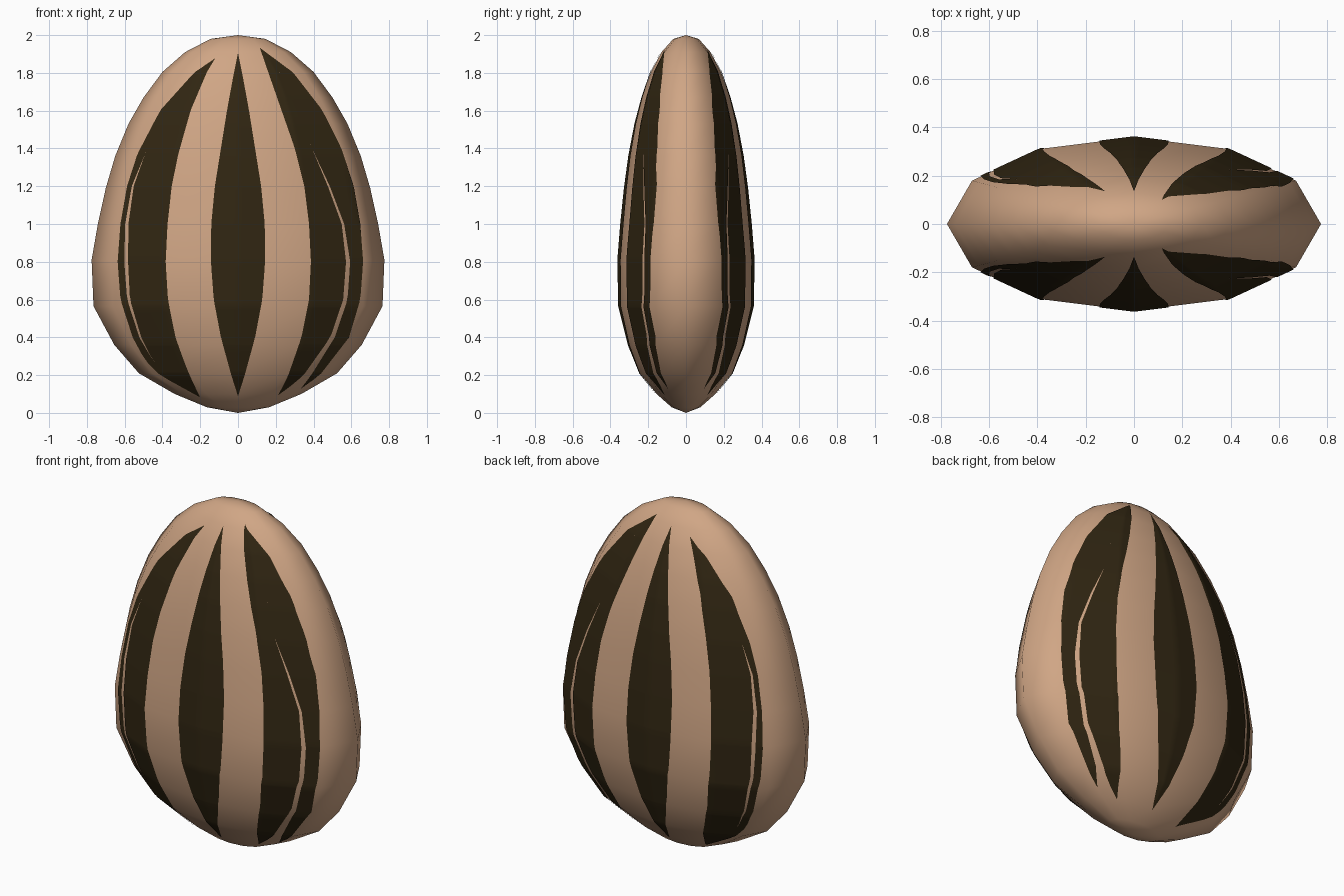
import bpy, bmesh, math
from mathutils import Vector

if "Cube" in bpy.data.objects:
    bpy.data.objects.remove(bpy.data.objects["Cube"])

DEPTH = 0.464      # depth to width ratio of the shell
SIDES = 12
LIFT = 0.004       # height of the stripes above the shell

# shell profile: (height, half width)
PROFILE = [(0, 0), (0.03, 0.165), (0.10, 0.335), (0.21, 0.525), (0.36, 0.655),
           (0.565, 0.765), (0.81, 0.775), (1.0, 0.742), (1.19, 0.70),
           (1.36, 0.65), (1.53, 0.58), (1.67, 0.50), (1.805, 0.40),
           (1.91, 0.28), (1.98, 0.145), (2.0, 0)]
# half of the twelve-sided section: (across, depth) on a unit circle
SECTION = [(math.sin(math.radians(a)), math.cos(math.radians(a))) for a in (0, 30, 60, 90)]


def material(name, color):
    m = bpy.data.materials.new(name)
    m.diffuse_color = (*color, 1)
    m.use_nodes = True
    m.node_tree.nodes["Principled BSDF"].inputs["Base Color"].default_value = m.diffuse_color
    return m


def interp(table, t):
    for (a, va), (b, vb) in zip(table, table[1:]):
        if t <= b:
            return va + (vb - va) * max(0, t - a) / (b - a)
    return table[-1][1]


def make_object(name, bm, mat):
    bmesh.ops.remove_doubles(bm, verts=bm.verts, dist=1e-5)
    mesh = bpy.data.meshes.new(name)
    bm.to_mesh(mesh)
    bm.free()
    mesh.materials.append(mat)
    for p in mesh.polygons:
        p.use_smooth = True
    ob = bpy.data.objects.new(name, mesh)
    bpy.context.collection.objects.link(ob)
    return ob


def on_shell(x, z):
    """Point just above the front of the shell."""
    r = interp(PROFILE, z)
    y = -DEPTH * r * interp(SECTION, min(1, abs(x) / r))
    n = Vector((x / 0.6, y / 0.13, (z - 0.85) / 1.2)).normalized()
    return Vector((x, y, z)) + n * LIFT


def stripe(name, left, right, mat, cols=10):
    """Thin plate between two edges, each a list of (height, x), on front and back."""
    left, right = sorted(left), sorted(right)
    z0, z1 = left[0][0], left[-1][0]
    heights = {round(z0 + (z1 - z0) * i / 40, 4) for i in range(41)}
    heights |= {z for z, _ in PROFILE if z0 < z < z1}
    bm = bmesh.new()
    rows = []
    for z in sorted(heights):
        a, b = interp(left, z), interp(right, z)
        rows.append([bm.verts.new(on_shell(a + (b - a) * j / cols, z)) for j in range(cols + 1)])
    for lo, hi in zip(rows, rows[1:]):
        for j in range(cols):
            bm.faces.new((lo[j], lo[j + 1], hi[j + 1], hi[j]))
    ob = make_object(name, bm, mat)
    mod = ob.modifiers.new("back_copy", 'MIRROR')
    mod.use_axis = (False, True, False)
    mod.use_mirror_merge = False


tan = material("tan_shell", (0.63, 0.38, 0.235))
dark = material("dark_brown", (0.030, 0.019, 0.006))

# seed shell
bm = bmesh.new()
rings = []
for z, r in PROFILE:
    ring = []
    for k in range(SIDES):
        a = 2 * math.pi * k / SIDES
        ring.append(bm.verts.new((r * math.cos(a), DEPTH * r * math.sin(a), z)) if r else None)
    if not r:
        ring = [bm.verts.new((0, 0, z))] * SIDES
    rings.append(ring)
for lo, hi in zip(rings, rings[1:]):
    for k in range(SIDES):
        n = (k + 1) % SIDES
        bm.faces.new(list(dict.fromkeys((lo[k], lo[n], hi[n], hi[k]))))
make_object("seed_shell", bm, tan)

# middle stripe
half = [(0.09, 0), (0.2, 0.035), (0.4, 0.09), (0.6, 0.128), (0.8, 0.143), (1.0, 0.141),
        (1.2, 0.122), (1.4, 0.09), (1.6, 0.058), (1.78, 0.025), (1.905, 0)]
stripe("middle_stripe", [(z, -x) for z, x in half], half, dark)

# side stripes: (height, outer edge, slit outer side, slit inner side, inner edge)
LEFT = [(1.875, -.12, -.12, -.12, -.12), (1.8, -.23, -.20, -.20, -.165),
        (1.6, -.41, -.37, -.37, -.25), (1.37, -.53, -.49, -.49, -.315),
        (1.2, -.585, -.56, -.55, -.35), (1.0, -.62, -.595, -.578, -.372),
        (0.8, -.635, -.60, -.58, -.382), (0.6, -.62, -.585, -.57, -.37),
        (0.4, -.555, -.52, -.51, -.33), (0.28, -.49, -.45, -.45, -.287),
        (0.2, -.41, -.38, -.38, -.255), (0.085, -.20, -.20, -.20, -.20)]
RIGHT = [(1.93, .115, .115, .115, .115), (1.8, .29, .22, .22, .16),
         (1.6, .445, .32, .32, .23), (1.4, .545, .39, .39, .30),
         (1.2, .61, .484, .474, .35), (1.0, .645, .56, .547, .375),
         (0.8, .66, .592, .57, .385), (0.6, .645, .578, .555, .375),
         (0.4, .585, .51, .487, .335), (0.2, .43, .385, .345, .265),
         (0.13, .33, .33, .26, .23), (0.095, .21, .21, .21, .21)]


def edge(rows, i, low=0):
    return [(r[0], r[i]) for r in rows if r[0] >= low]


stripe("left_outer_stripe", edge(LEFT, 1), edge(LEFT, 2), dark, 6)
stripe("left_inner_stripe", edge(LEFT, 3), edge(LEFT, 4), dark)
stripe("right_inner_stripe", edge(RIGHT, 4), edge(RIGHT, 3), dark)
stripe("right_outer_stripe", edge(RIGHT, 2, 0.12), edge(RIGHT, 1, 0.12), dark, 6)
